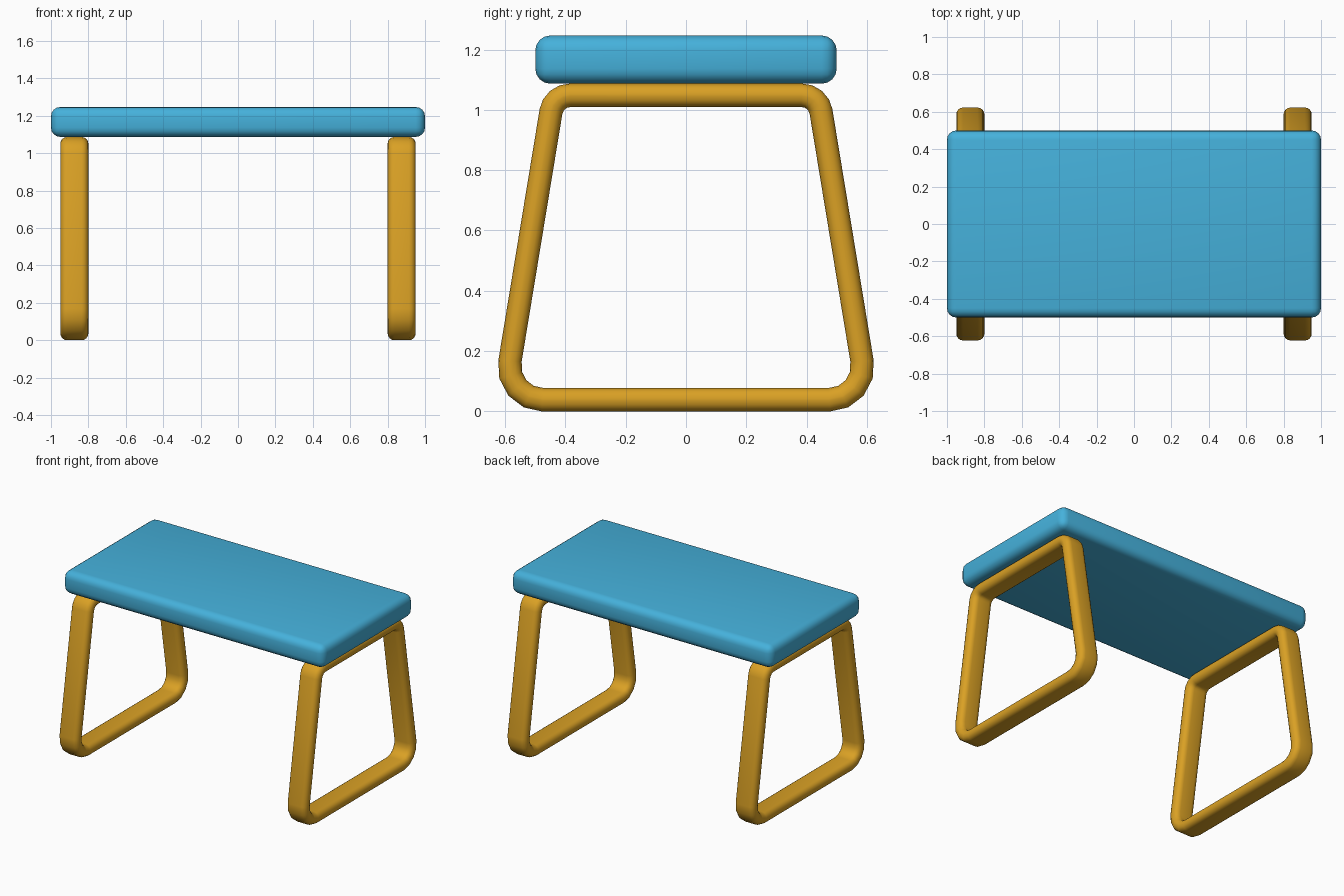
import bpy, bmesh, math
from mathutils import Vector

if "Cube" in bpy.data.objects:
    bpy.data.objects.remove(bpy.data.objects["Cube"])


def material(name, rgb):
    m = bpy.data.materials.new(name)
    m.diffuse_color = (*rgb, 1)
    m.use_nodes = True
    m.node_tree.nodes["Principled BSDF"].inputs["Base Color"].default_value = m.diffuse_color
    return m


BLUE = material("sky blue", (0.06, 0.44, 0.71))
AMBER = material("amber", (0.70, 0.355, 0.018))


def finish(bm, name, mat):
    bmesh.ops.recalc_face_normals(bm, faces=bm.faces)
    for f in bm.faces:
        f.smooth = True
    me = bpy.data.meshes.new(name)
    bm.to_mesh(me)
    bm.free()
    me.materials.append(mat)
    ob = bpy.data.objects.new(name, me)
    bpy.context.collection.objects.link(ob)
    return ob


def rounded_loop(corners, segments):
    """Closed 2D polygon of (x, y, tangent length) with rounded corners."""
    pts = []
    n = len(corners)
    for i, (x, y, t) in enumerate(corners):
        p = Vector((x, y))
        d0 = (Vector(corners[i - 1][:2]) - p).normalized()
        d1 = (Vector(corners[(i + 1) % n][:2]) - p).normalized()
        half = d0.angle(d1) / 2
        c = p + (d0 + d1).normalized() * (t / math.cos(half))
        a, b = p + d0 * t - c, p + d1 * t - c
        sweep = math.pi - 2 * half
        for k in range(segments + 1):
            u = k / segments
            pts.append(c + (a * math.sin((1 - u) * sweep)
                            + b * math.sin(u * sweep)) / math.sin(sweep))
    return pts


# Seat: rounded slab
bm = bmesh.new()
bmesh.ops.create_cube(bm, size=1)
for v in bm.verts:
    v.co = (v.co.x * 2, v.co.y, v.co.z * 0.16 + 1.167)
bmesh.ops.bevel(bm, geom=bm.edges[:], offset=0.05, segments=4,
                profile=0.5, affect='EDGES')
finish(bm, "seat", BLUE)

# Legs: rounded rectangle section swept round a trapezoid loop
T, W, R = 0.0385, 0.075, 0.036
path = rounded_loop([(-0.605, T, 0.13), (0.605, T, 0.13),
                     (0.439, 1.0485, 0.055), (-0.439, 1.0485, 0.055)], 4)
section = rounded_loop([(-W, -T, R), (W, -T, R), (W, T, R), (-W, T, R)], 4)


def leg_frame(name, x):
    bm = bmesh.new()
    rings = []
    n, m = len(path), len(section)
    for i, p in enumerate(path):
        d0 = (p - path[i - 1]).normalized()
        d1 = (path[(i + 1) % n] - p).normalized()
        tan = (d0 + d1).normalized()
        normal = Vector((tan.y, -tan.x)) / tan.dot(d1)
        rings.append([bm.verts.new((x + s.x, p.x + normal.x * s.y,
                                    p.y + normal.y * s.y)) for s in section])
    for i in range(n):
        a, b = rings[i], rings[(i + 1) % n]
        for j in range(m):
            k = (j + 1) % m
            bm.faces.new((a[j], a[k], b[k], b[j]))
    finish(bm, name, AMBER)


for side, x in (("left", -0.875), ("right", 0.875)):
    leg_frame(side + "_leg_frame", x)
